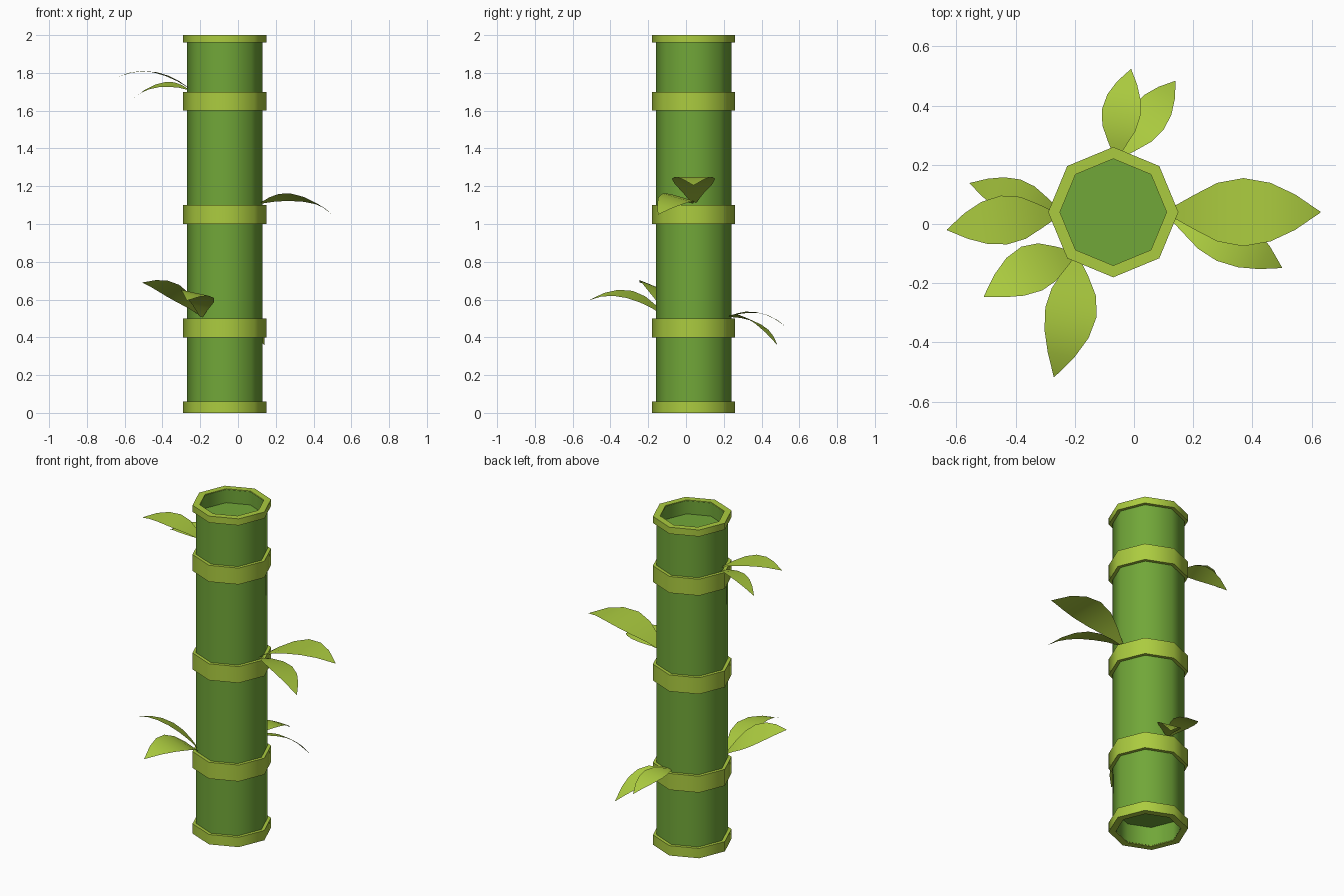
import bpy, math
from mathutils import Vector

if "Cube" in bpy.data.objects:
    bpy.data.objects.remove(bpy.data.objects["Cube"])

CX, CY, SIDES = -0.07, 0.04, 8


def material(name, rgb):
    m = bpy.data.materials.new(name)
    m.diffuse_color = (*rgb, 1)
    m.use_nodes = True
    m.node_tree.nodes["Principled BSDF"].inputs["Base Color"].default_value = m.diffuse_color
    return m


STALK = material("stalk_green", (0.165, 0.385, 0.04))
LIME = material("lime_green", (0.41, 0.60, 0.05))


def make(name, verts, faces, mat):
    me = bpy.data.meshes.new(name)
    me.from_pydata(verts, [], faces)
    me.materials.append(mat)
    ob = bpy.data.objects.new(name, me)
    bpy.context.collection.objects.link(ob)
    bpy.ops.object.select_all(action='DESELECT')
    ob.select_set(True)
    bpy.context.view_layer.objects.active = ob
    bpy.ops.object.shade_smooth_by_angle(angle=math.radians(55))
    return ob


def lathe(name, profile, mat, closed=False):
    """Turn a (radius, z) profile around the stalk axis; open ends are capped."""
    n = len(profile)
    verts = [(CX + r * math.cos(a), CY + r * math.sin(a), z)
             for r, z in profile
             for a in (k * math.tau / SIDES for k in range(SIDES))]
    faces = []
    for i in range(n if closed else n - 1):
        j = (i + 1) % n
        for k in range(SIDES):
            m = (k + 1) % SIDES
            faces.append((i * SIDES + k, i * SIDES + m, j * SIDES + m, j * SIDES + k))
    if not closed:
        faces.append(tuple(reversed(range(SIDES))) if profile[0][1] > 1 else tuple(range(SIDES))[::-1])
        faces.append(tuple(range((n - 1) * SIDES, n * SIDES)))
    return make(name, verts, faces, mat)


# Stalk with a recess in both ends
lathe("stalk", [(0.18, 0.12), (0.18, 0.005), (0.20, 0.005),
                (0.20, 1.995), (0.18, 1.995), (0.18, 1.915)], STALK)

# Rims at the ends and joint rings between the segments
for name, r_in, z0, z1 in (("bottom_rim", 0.18, 0, 0.06), ("lower_ring", 0.195, 0.40, 0.50),
                           ("middle_ring", 0.195, 1.00, 1.10), ("upper_ring", 0.195, 1.60, 1.70),
                           ("top_rim", 0.18, 1.96, 2.0)):
    if name == "bottom_rim":
        prof = [(r_in, 0), (0.22, z0), (0.22, z1), (0.195, z1), (0.195, 0.004), (r_in, 0.004)]
    elif name == "top_rim":
        prof = [(0.195, z0), (0.22, z0), (0.22, z1), (r_in, z1), (r_in, 1.996), (0.195, 1.996)]
    else:
        prof = [(r_in, z0), (0.22, z0), (0.22, z1), (r_in, z1)]
    lathe(name, prof, LIME, closed=True)

# Leaf outline: position along the leaf, share of the half width
OUTLINE = ((0, 0.1), (0.15, 0.5), (0.3, 0.86), (0.47, 1.0), (0.65, 0.86), (0.82, 0.52), (1, 0.01))


def leaf(name, base, mid, tip, half_width, roll):
    """Arched leaf passing through three points, tilted sideways by roll degrees."""
    p0, pm, p1 = Vector(base), Vector(mid), Vector(tip)
    ctrl = 2 * pm - (p0 + p1) / 2
    up = Vector((0, 0, 1))
    heading = p1 - p0
    heading.z = 0
    side = heading.normalized().cross(up)
    side = side * math.cos(math.radians(roll)) + up * math.sin(math.radians(roll))
    verts = []
    for t, w in OUTLINE:
        p = p0 * (1 - t) ** 2 + ctrl * 2 * t * (1 - t) + p1 * t * t
        verts += [p - side * half_width * w, p + side * half_width * w]
    faces = [(i, i + 1, i + 3, i + 2) for i in range(0, len(verts) - 2, 2)]
    make(name, verts, faces, LIME)


# Leaf pairs growing above the rings
leaf("right_leaf_high", (0.12, 0.04, 1.11), (0.385, 0.04, 1.243), (0.63, 0.04, 1.205), 0.115, 0)
leaf("right_leaf_low", (0.12, 0.03, 1.11), (0.325, -0.055, 1.138), (0.50, -0.148, 1.05), 0.085, 15)
leaf("left_leaf_high", (-0.26, 0.03, 1.72), (-0.45, 0.012, 1.805), (-0.632, -0.02, 1.78), 0.083, 0)
leaf("left_leaf_low", (-0.26, 0.05, 1.71), (-0.41, 0.095, 1.737), (-0.555, 0.138, 1.665), 0.062, 13)
leaf("back_leaf_high", (-0.06, 0.225, 0.51), (-0.042, 0.385, 0.53), (-0.01, 0.523, 0.46), 0.066, 3)
leaf("back_leaf_low", (-0.05, 0.225, 0.51), (0.053, 0.365, 0.482), (0.14, 0.483, 0.36), 0.068, 15)
leaf("front_leaf_low", (-0.195, -0.11, 0.51), (-0.215, -0.31, 0.63), (-0.27, -0.517, 0.595), 0.09, 12)
leaf("front_leaf_high", (-0.2, -0.10, 0.52), (-0.355, -0.155, 0.653), (-0.507, -0.245, 0.69), 0.087, -20)
